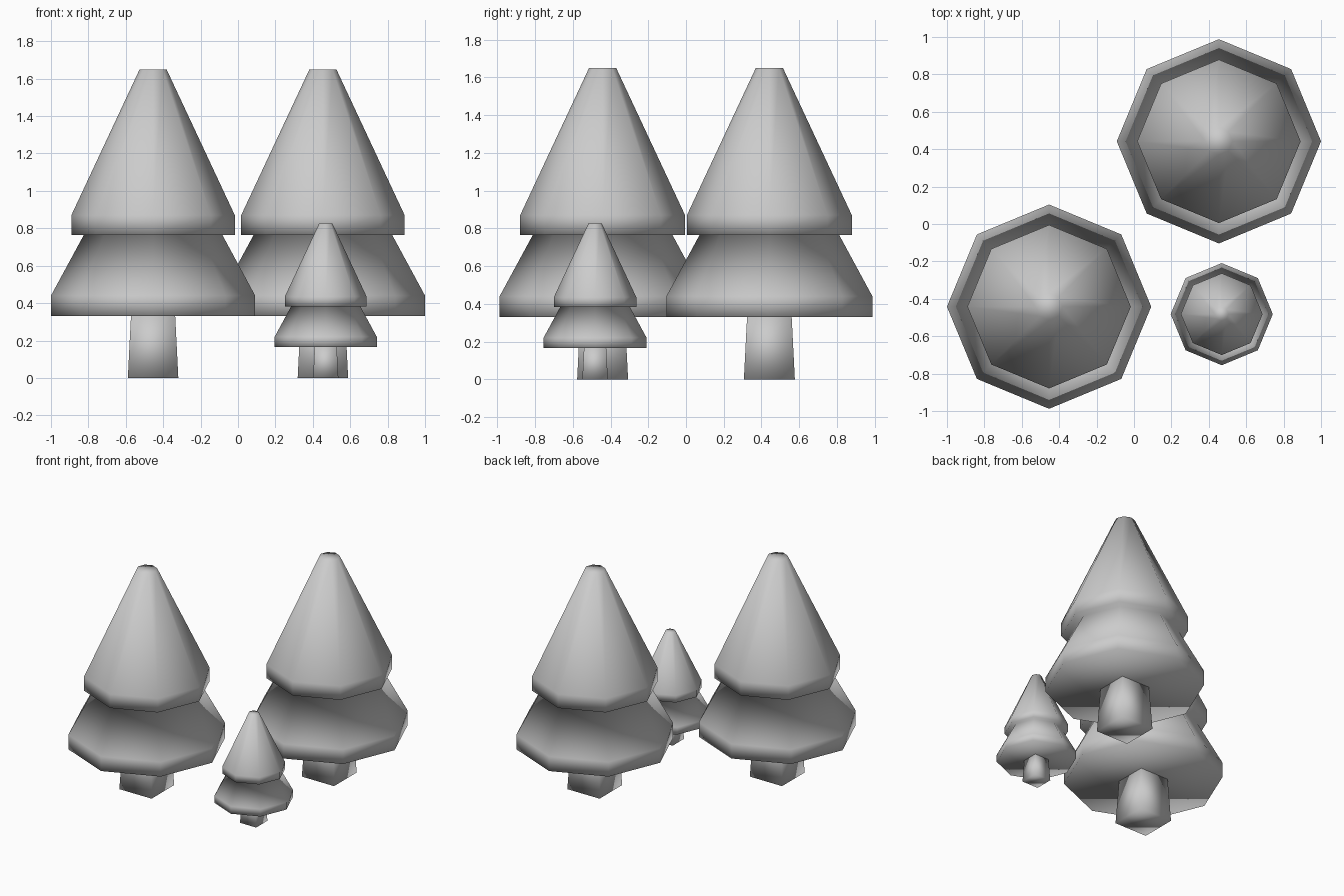
import bpy, bmesh, math

if "Cube" in bpy.data.objects:
    bpy.data.objects.remove(bpy.data.objects["Cube"])


def loft(name, sides, turn, profile, location, scale):
    """Stack of regular rings (radius, height) bridged into one closed, smooth mesh."""
    bm = bmesh.new()
    rings = []
    for r, z in profile:
        ring = []
        for i in range(sides):
            a = turn + 2 * math.pi * i / sides
            ring.append(bm.verts.new((r * math.cos(a), r * math.sin(a), z)))
        rings.append(ring)
    for low, high in zip(rings, rings[1:]):
        for i in range(sides):
            j = (i + 1) % sides
            bm.faces.new((low[i], low[j], high[j], high[i]))
    bm.faces.new(rings[0][::-1])
    bm.faces.new(rings[-1])
    for f in bm.faces:
        f.smooth = True
    mesh = bpy.data.meshes.new(name)
    bm.to_mesh(mesh)
    bm.free()
    obj = bpy.data.objects.new(name, mesh)
    obj.location = location
    obj.scale = (scale,) * 3
    bpy.context.collection.objects.link(obj)
    return obj


# Foliage: two eight-sided tiers, each with an upright rim
FOLIAGE = [(0.546, 0.33), (0.546, 0.44), (0.37, 0.765),
           (0.437, 0.765), (0.437, 0.87), (0.072, 1.65)]
# Trunk: tapered square post (radius is half the diagonal)
D = math.sqrt(2)
TRUNK = [(0.135 * D, 0.0), (0.118 * D, 0.335)]

# Two large trees and one half-size tree
TREES = [("left_tree", -0.454, -0.442, 1.0),
         ("right_tree", 0.454, 0.442, 1.0),
         ("small_tree", 0.469, -0.482, 0.5)]

for name, x, y, s in TREES:
    loft(name + "_foliage", 8, 0.0, FOLIAGE, (x, y, 0), s)
    loft(name + "_trunk", 4, math.pi / 4, TRUNK, (x, y, 0), s)
